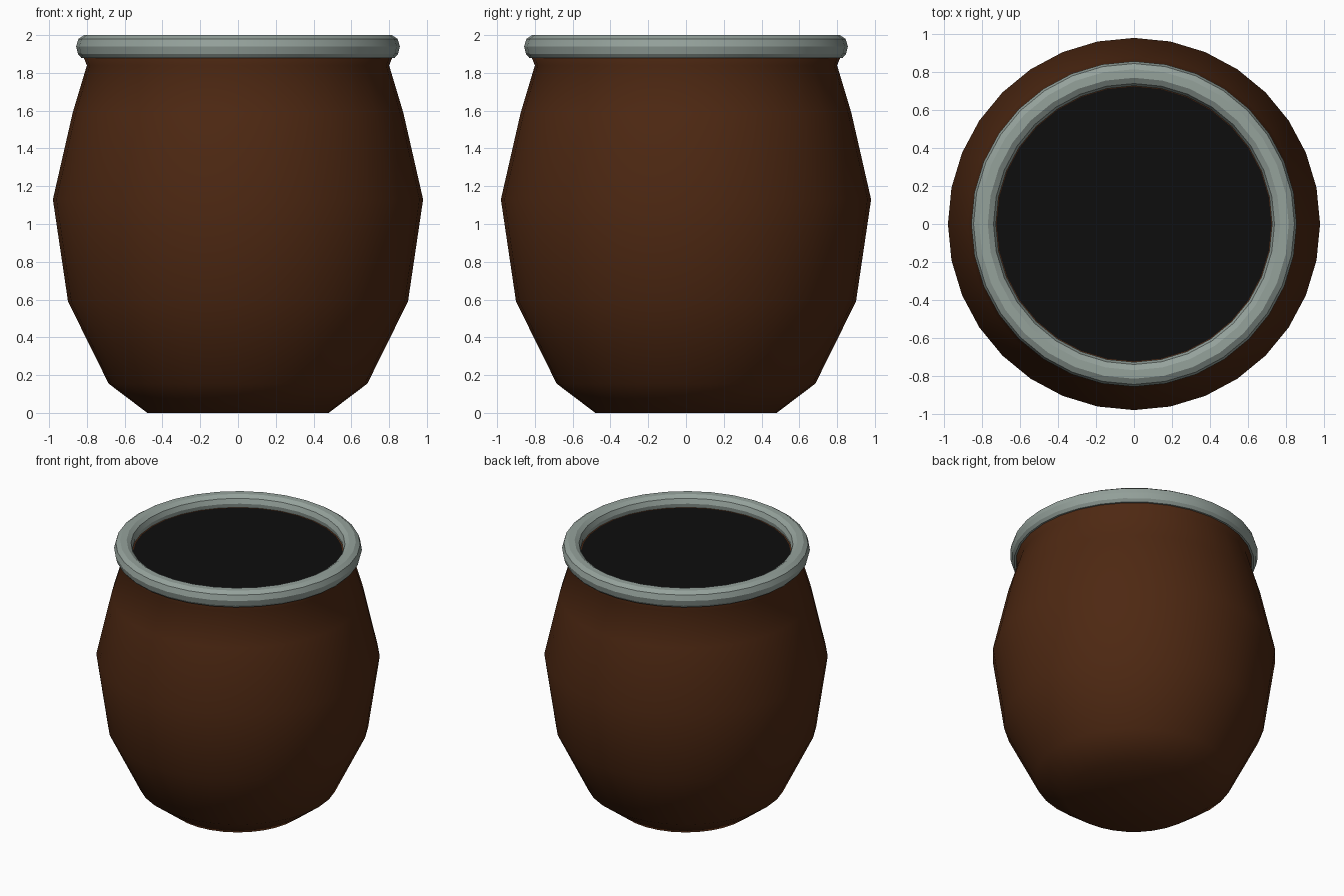
import bpy, bmesh, math

if "Cube" in bpy.data.objects:
    bpy.data.objects.remove(bpy.data.objects["Cube"])

SEG = 32


def material(name, rgb):
    m = bpy.data.materials.new(name)
    m.diffuse_color = (*rgb, 1.0)
    m.use_nodes = True
    m.node_tree.nodes["Principled BSDF"].inputs["Base Color"].default_value = m.diffuse_color
    return m


def lathe(name, profile, mat, closed=False, cap_first=False, cap_last=False, angle=None):
    """Revolve an (r, z) profile around z."""
    bm = bmesh.new()
    rings = []
    for r, z in profile:
        rings.append([bm.verts.new((r * math.cos(2 * math.pi * i / SEG),
                                    r * math.sin(2 * math.pi * i / SEG), z))
                      for i in range(SEG)])
    pairs = list(zip(rings, rings[1:]))
    if closed:
        pairs.append((rings[-1], rings[0]))
    for a, b in pairs:
        for i in range(SEG):
            j = (i + 1) % SEG
            bm.faces.new((a[i], a[j], b[j], b[i]))
    if cap_first:
        bm.faces.new(rings[0][::-1])
    if cap_last:
        bm.faces.new(rings[-1])
    mesh = bpy.data.meshes.new(name)
    bm.to_mesh(mesh)
    bm.free()
    mesh.materials.append(mat)
    ob = bpy.data.objects.new(name, mesh)
    bpy.context.collection.objects.link(ob)
    bpy.ops.object.select_all(action='DESELECT')
    ob.select_set(True)
    bpy.context.view_layer.objects.active = ob
    if angle is None:
        bpy.ops.object.shade_smooth()
    else:
        bpy.ops.object.shade_smooth_by_angle(angle=math.radians(angle))
    return ob


brown = material("dark brown clay", (0.075, 0.021, 0.006))
grey = material("grey green rim", (0.30, 0.36, 0.33))
black = material("black inside", (0.004, 0.004, 0.004))

# Pot body, with the lip tucked under the rim
lathe("pot_body",
      [(0.48, 0), (0.685, 0.155), (0.90, 0.59), (0.98, 1.13), (0.875, 1.59),
       (0.80, 1.84), (0.825, 1.90), (0.79, 1.94), (0.722, 1.91)],
      brown, cap_first=True)

# Rounded rim ring
lathe("rim",
      [(0.83, 1.88), (0.847, 1.90), (0.857, 1.94), (0.845, 1.98), (0.815, 2.0),
       (0.77, 2.0), (0.74, 1.98), (0.727, 1.945), (0.735, 1.90), (0.76, 1.88)],
      grey, closed=True, angle=20)

# Dark flat opening
lathe("dark_opening", [(0.724, 1.915)], black, cap_last=True)
